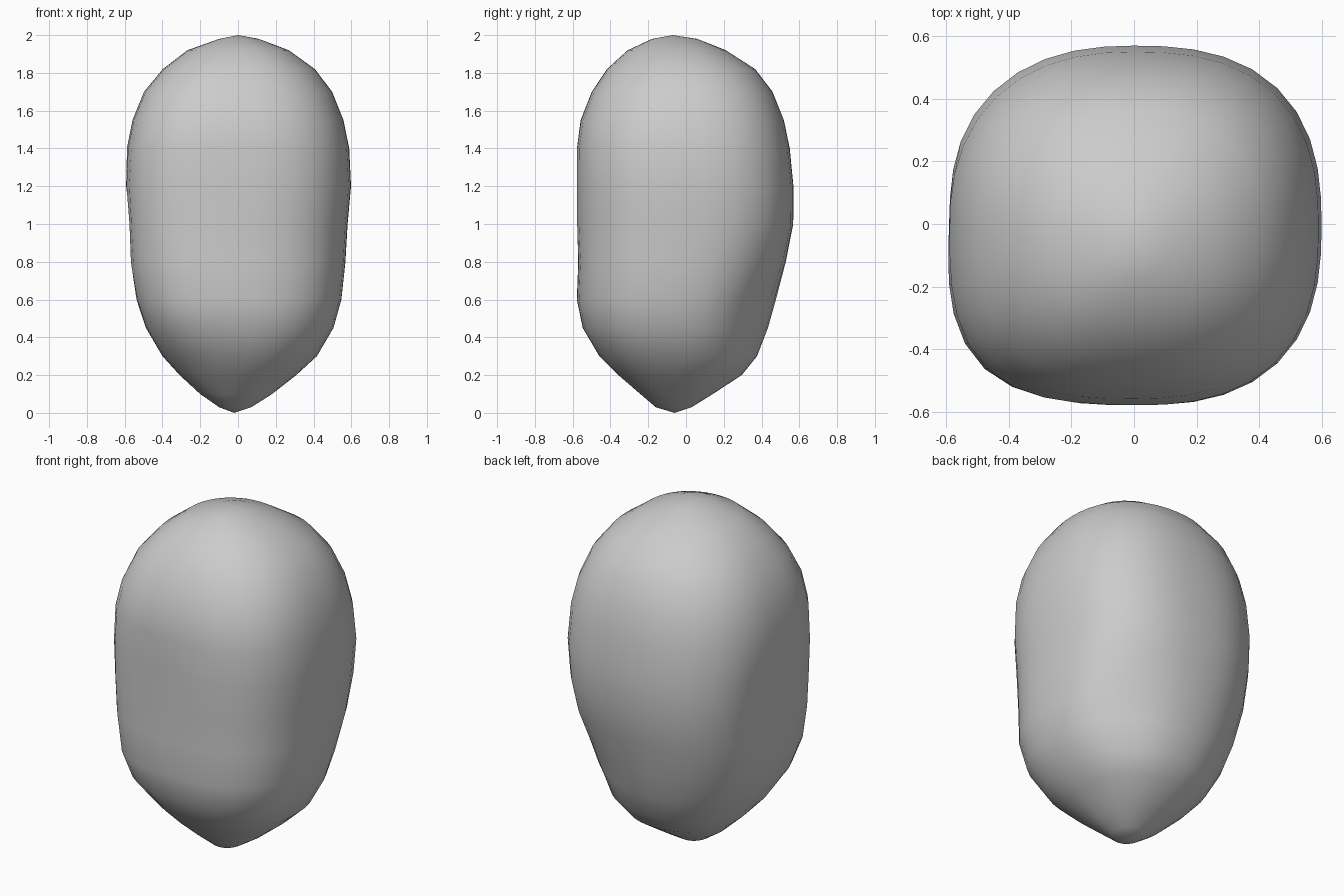
import bpy
import bmesh
import math
from mathutils import Vector

default_cube = bpy.data.objects.get("Cube")
if default_cube:
    bpy.data.objects.remove(default_cube, do_unlink=True)

# Stone colour
stone = bpy.data.materials.new("stone_grey")
stone.use_nodes = True
grey = (0.6, 0.6, 0.6, 1)
stone.diffuse_color = grey
stone.node_tree.nodes["Principled BSDF"].inputs["Base Color"].default_value = grey

# Rings from bottom to top: height, right, left, front and back extents
RINGS = [
    (.03, -.1, .07, -.16, .03),
    (.1, -.2, .18, -.24, .14),
    (.2, -.31, .31, -.36, .3),
    (.3, -.4, .42, -.46, .38),
    (.45, -.49, .51, -.55, .44),
    (.6, -.54, .55, -.58, .48),
    (.8, -.58, .57, -.57, .53),
    (1, -.59, .58, -.58, .57),
    (1.2, -.6, .6, -.58, .57),
    (1.4, -.59, .59, -.58, .55),
    (1.55, -.56, .56, -.56, .52),
    (1.7, -.5, .5, -.5, .46),
    (1.82, -.4, .41, -.42, .37),
    (1.92, -.27, .27, -.31, .21),
    (1.98, -.1, .11, -.18, .06),
]
BOTTOM = Vector((-.02, -.06, 0))
TOP = Vector((0, -.07, 2))
SEGMENTS = 40

# Shallow hollows: centre, radius, depth
HOLLOWS = [
    (Vector((-.58, .04, .95)), .2, .04),
    (Vector((.37, .37, .52)), .24, .06),
    (Vector((-.3, -.42, .24)), .16, .035),
    (Vector((-.2, -.58, 1.15)), .2, .015),
]


def squareness(x_side, y_side, height):
    """Superellipse power of one corner, rounder towards both ends."""
    if x_side < 0:
        power = 3.1 if y_side < 0 else 2.4
    else:
        power = 2.6
    middle = max(0, 1 - abs(height - 1) ** 3)
    return 2 + (power - 2) * middle


def ring_point(ring, angle):
    height, right, left, front, back = ring
    c, s = math.cos(angle), math.sin(angle)
    power = squareness(c, s, height)
    radius = (abs(c) ** power + abs(s) ** power) ** (-1 / power)
    middle_x, middle_y = (left + right) / 2, (front + back) / 2
    point = Vector((middle_x + radius * c * (left - right) / 2,
                    middle_y + radius * s * (back - front) / 2, height))
    # Push the surface inwards at the hollows
    inward = Vector((-c, -s, 0))
    push = sum(depth * math.exp(-((point - centre).length / size) ** 2)
               for centre, size, depth in HOLLOWS)
    return point + inward * push


# Loft the rings into a closed boulder
bm = bmesh.new()
rows = [[bm.verts.new(ring_point(ring, math.tau * i / SEGMENTS))
         for i in range(SEGMENTS)] for ring in RINGS]
bottom, top = bm.verts.new(BOTTOM), bm.verts.new(TOP)
for i in range(SEGMENTS):
    j = (i + 1) % SEGMENTS
    for low, high in zip(rows, rows[1:]):
        bm.faces.new((low[i], low[j], high[j], high[i]))
    bm.faces.new((bottom, rows[0][j], rows[0][i]))
    bm.faces.new((top, rows[-1][i], rows[-1][j]))

# Even out the lofted surface slightly, keeping the two ends in place
inner = [v for row in rows[1:-1] for v in row]
bmesh.ops.smooth_vert(bm, verts=inner, factor=.2,
                      use_axis_x=True, use_axis_y=True, use_axis_z=False)
bmesh.ops.recalc_face_normals(bm, faces=bm.faces[:])
for face in bm.faces:
    face.smooth = True

mesh = bpy.data.meshes.new("boulder")
bm.to_mesh(mesh)
bm.free()
mesh.materials.append(stone)
boulder = bpy.data.objects.new("boulder", mesh)
bpy.context.collection.objects.link(boulder)
